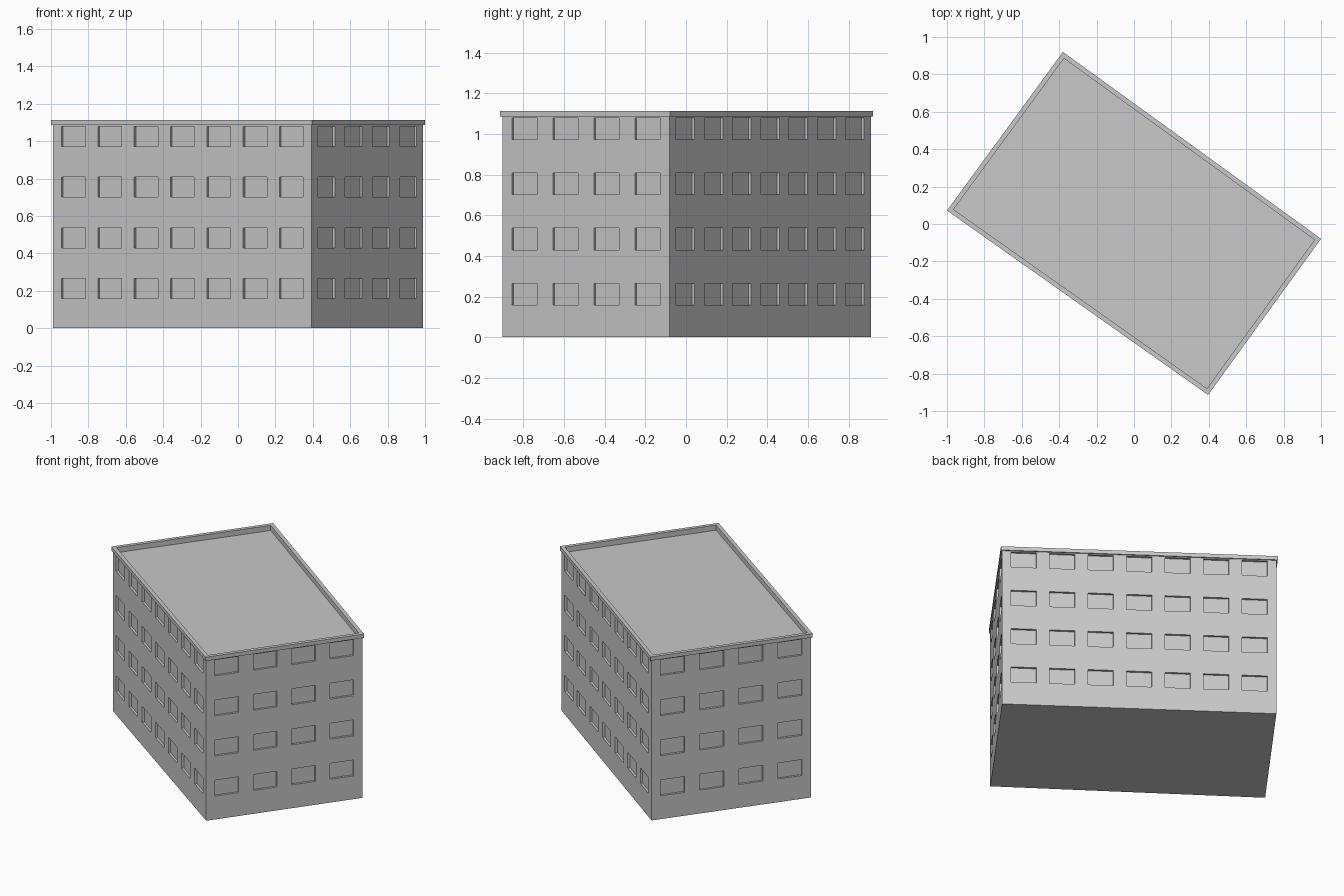
import bpy, bmesh
from mathutils import Vector

cube = bpy.data.objects.get("Cube")
if cube:
    bpy.data.objects.remove(cube, do_unlink=True)

# Single grey finish
grey = bpy.data.materials.new("concrete_grey")
grey.use_nodes = True
COLOUR = (0.58, 0.58, 0.58, 1)
grey.diffuse_color = COLOUR
grey.node_tree.nodes["Principled BSDF"].inputs["Base Color"].default_value = COLOUR

# Footprint of the cornice, counter-clockwise
FOOTPRINT = [Vector(p) for p in ((-1, 0.072), (0.396, -0.914), (1, -0.079), (-0.38, 0.92))]
WALL_TOP, CORNICE_TOP, ROOF_Z = 1.086, 1.112, 1.077
RECESS = 0.015
UP = Vector((0, 0, 1))


def inset(points, d):
    """Offset a convex footprint inwards by d."""
    result = []
    for i, p in enumerate(points):
        a = (p - points[i - 1]).normalized()
        b = (points[(i + 1) % len(points)] - p).normalized()
        na, nb = Vector((-a.y, a.x)), Vector((-b.y, b.x))
        result.append(p + (na + nb) * (d / (1 + na.dot(nb))))
    return result


def finish(bm, name):
    bmesh.ops.remove_doubles(bm, verts=bm.verts, dist=0.0005)
    mesh = bpy.data.meshes.new(name)
    bm.to_mesh(mesh)
    bm.free()
    mesh.materials.append(grey)
    obj = bpy.data.objects.new(name, mesh)
    bpy.context.collection.objects.link(obj)
    return obj


def breaks(start, size, pitch, count, end):
    """Grid lines: every odd cell is a window."""
    lines = [0]
    for k in range(count):
        lines += [start + pitch * k, start + pitch * k + size]
    return lines + [end]


def add_wall(bm, p, q, columns):
    base, along = p.to_3d(), (q - p).to_3d()
    inward = UP.cross(along).normalized() * RECESS
    margin, width = columns[1:]
    pitch = (1 - 2 * margin - width) / (columns[0] - 1)
    us = breaks(margin, width, pitch, columns[0], 1)
    zs = breaks(0.158, 0.107, 0.2715, 4, WALL_TOP)

    def face(points):
        return bm.faces.new([bm.verts.new(c) for c in points])

    for i in range(len(us) - 1):
        for j in range(len(zs) - 1):
            rim = [base + along * us[a] + UP * zs[b]
                   for a, b in ((i, j), (i + 1, j), (i + 1, j + 1), (i, j + 1))]
            if i % 2 and j % 2:
                # Recessed window pane with its four reveals
                pane = [c + inward for c in rim]
                face(pane)
                for k in range(4):
                    n = (k + 1) % 4
                    face((rim[k], rim[n], pane[n], pane[k]))
            else:
                face(rim)


# Walls with recessed windows: (count, end margin, window width) per side
LONG, SHORT = (7, 0.033, 0.0915), (4, 0.056, 0.152)
wall_line = inset(FOOTPRINT, 0.008)
bm = bmesh.new()
for i in range(4):
    add_wall(bm, wall_line[i], wall_line[(i + 1) % 4], SHORT if i % 2 else LONG)
bmesh.ops.remove_doubles(bm, verts=bm.verts, dist=0.0005)
# Ground slab
ground = [e for e in bm.edges if e.is_boundary and all(v.co.z < 0.001 for v in e.verts)]
bmesh.ops.holes_fill(bm, edges=ground, sides=0)
bmesh.ops.recalc_face_normals(bm, faces=bm.faces)
finish(bm, "walls")

# Overhanging cornice with parapet, closed by the sunken flat roof
bm = bmesh.new()
inner = inset(FOOTPRINT, 0.025)
profile = ((wall_line, WALL_TOP), (FOOTPRINT, WALL_TOP), (FOOTPRINT, CORNICE_TOP),
           (inner, CORNICE_TOP), (inner, ROOF_Z))
rings = [[bm.verts.new((c.x, c.y, z)) for c in loop] for loop, z in profile]
for low, high in zip(rings, rings[1:]):
    for k in range(4):
        n = (k + 1) % 4
        bm.faces.new((low[k], low[n], high[n], high[k]))
bm.faces.new(rings[-1])
finish(bm, "cornice_and_roof")
